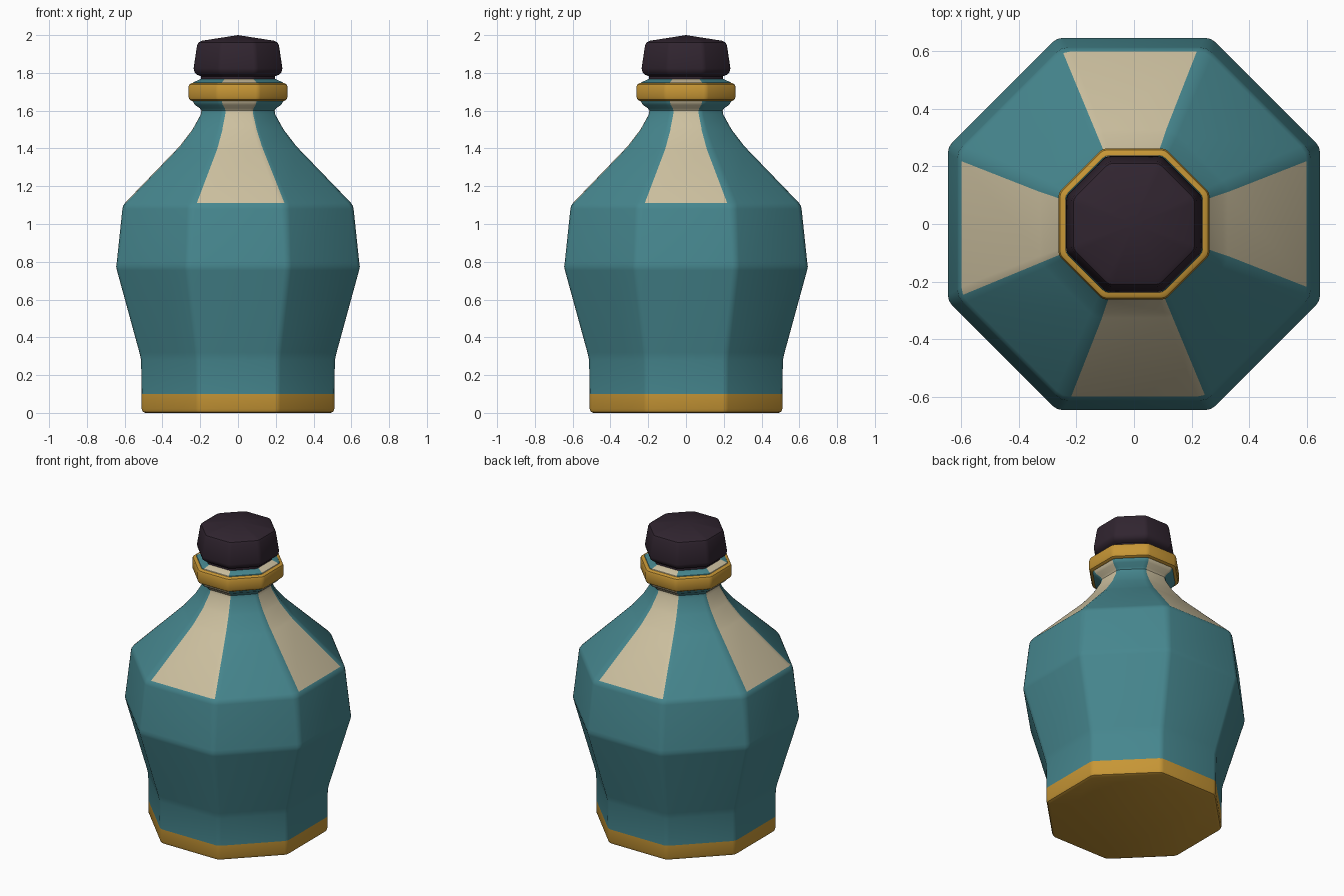
import bpy
import bmesh
import math
from mathutils import Vector

if "Cube" in bpy.data.objects:
    bpy.data.objects.remove(bpy.data.objects["Cube"])


def material(name, rgb):
    m = bpy.data.materials.new(name)
    m.diffuse_color = (*rgb, 1)
    m.use_nodes = True
    m.node_tree.nodes["Principled BSDF"].inputs["Base Color"].default_value = m.diffuse_color
    return m


TEAL = material("teal glaze", (0.061, 0.240, 0.272))
CREAM = material("cream glaze", (0.61, 0.53, 0.35))
GOLD = material("gold", (0.57, 0.305, 0.036))
DARK = material("dark stopper", (0.030, 0.018, 0.029))


def octagon(apothem, z, d):
    """Octagon with flats on the axes and each corner rounded in two steps."""
    t = math.radians(22.5)
    r = d / math.tan(t)
    pts = []
    for k in range(8):
        a = t + k * math.pi / 4
        out = Vector((math.cos(a), math.sin(a), 0))
        corner = out * (apothem / math.cos(t))
        for turn, side in ((-1, -1), (0, 0), (1, 1)):
            if side == 0:
                p = corner - out * (r / math.cos(t) - r)
            else:
                n = a + turn * t
                p = corner + Vector((-math.sin(n), math.cos(n), 0)) * side * d
            pts.append((p.x, p.y, z))
    return pts


def loft(name, profile, mats, rule=None, bottom=True, apex=None):
    """Stack octagons along (apothem, z, corner rounding) and skin them."""
    bm = bmesh.new()
    rings = [[bm.verts.new(p) for p in octagon(*row)] for row in profile]
    n = len(rings[0])
    for lo, hi in zip(rings, rings[1:]):
        for i in range(n):
            j = (i + 1) % n
            f = bm.faces.new((lo[i], lo[j], hi[j], hi[i]))
            f.material_index = rule(f.calc_center_median().z, i) if rule else 0
    if bottom:
        f = bm.faces.new(rings[0][::-1])
        f.material_index = rule(profile[0][1], -1) if rule else 0
    if apex:
        tip = bm.verts.new((0, 0, apex))
        for i in range(n):
            bm.faces.new((rings[-1][i], rings[-1][(i + 1) % n], tip))
    me = bpy.data.meshes.new(name)
    bm.to_mesh(me)
    bm.free()
    for m in mats:
        me.materials.append(m)
    ob = bpy.data.objects.new(name, me)
    bpy.context.collection.objects.link(ob)
    bpy.ops.object.select_all(action='DESELECT')
    ob.select_set(True)
    bpy.context.view_layer.objects.active = ob
    bpy.ops.object.shade_smooth_by_angle(angle=math.radians(35))
    return ob


def body_color(z, i):
    if z < 0.1:
        return 2                       # gold foot band
    on_panel = i % 6 == 5 or i in (6, 12, 18)
    return 1 if z > 1.112 and on_panel else 0


# Bottle: foot, belly, shoulder, neck and flared lip
loft("bottle_body", [
    (0.490, 0.0, 0.016), (0.504, 0.006, 0.017), (0.510, 0.022, 0.017),
    (0.510, 0.10, 0.017), (0.513, 0.28, 0.019), (0.522, 0.32, 0.019),
    (0.641, 0.755, 0.021), (0.645, 0.775, 0.021), (0.642, 0.795, 0.021),
    (0.612, 1.08, 0.026), (0.608, 1.096, 0.028), (0.598, 1.112, 0.030),
    (0.325, 1.395, 0.024), (0.308, 1.413, 0.022),
    (0.245, 1.495, 0.018), (0.234, 1.513, 0.016),
    (0.197, 1.580, 0.014), (0.194, 1.600, 0.014), (0.202, 1.613, 0.014),
    (0.228, 1.630, 0.014), (0.240, 1.650, 0.014), (0.243, 1.735, 0.014),
    (0.236, 1.750, 0.013), (0.200, 1.767, 0.012), (0.150, 1.768, 0.010),
], [TEAL, CREAM, GOLD], body_color)

# Gold collar around the lip
loft("neck_ring", [
    (0.225, 1.652, 0.014), (0.246, 1.652, 0.014), (0.257, 1.659, 0.015),
    (0.262, 1.672, 0.015), (0.262, 1.726, 0.015), (0.257, 1.739, 0.015),
    (0.246, 1.746, 0.014), (0.225, 1.746, 0.014),
], [GOLD], bottom=False)

# Stopper with a narrow seat and slightly domed top
loft("stopper", [
    (0.196, 1.755, 0.012), (0.196, 1.782, 0.012), (0.216, 1.790, 0.013),
    (0.230, 1.803, 0.014), (0.235, 1.824, 0.014), (0.217, 1.945, 0.014),
    (0.210, 1.960, 0.014), (0.192, 1.970, 0.013),
], [DARK], apex=2.0)
